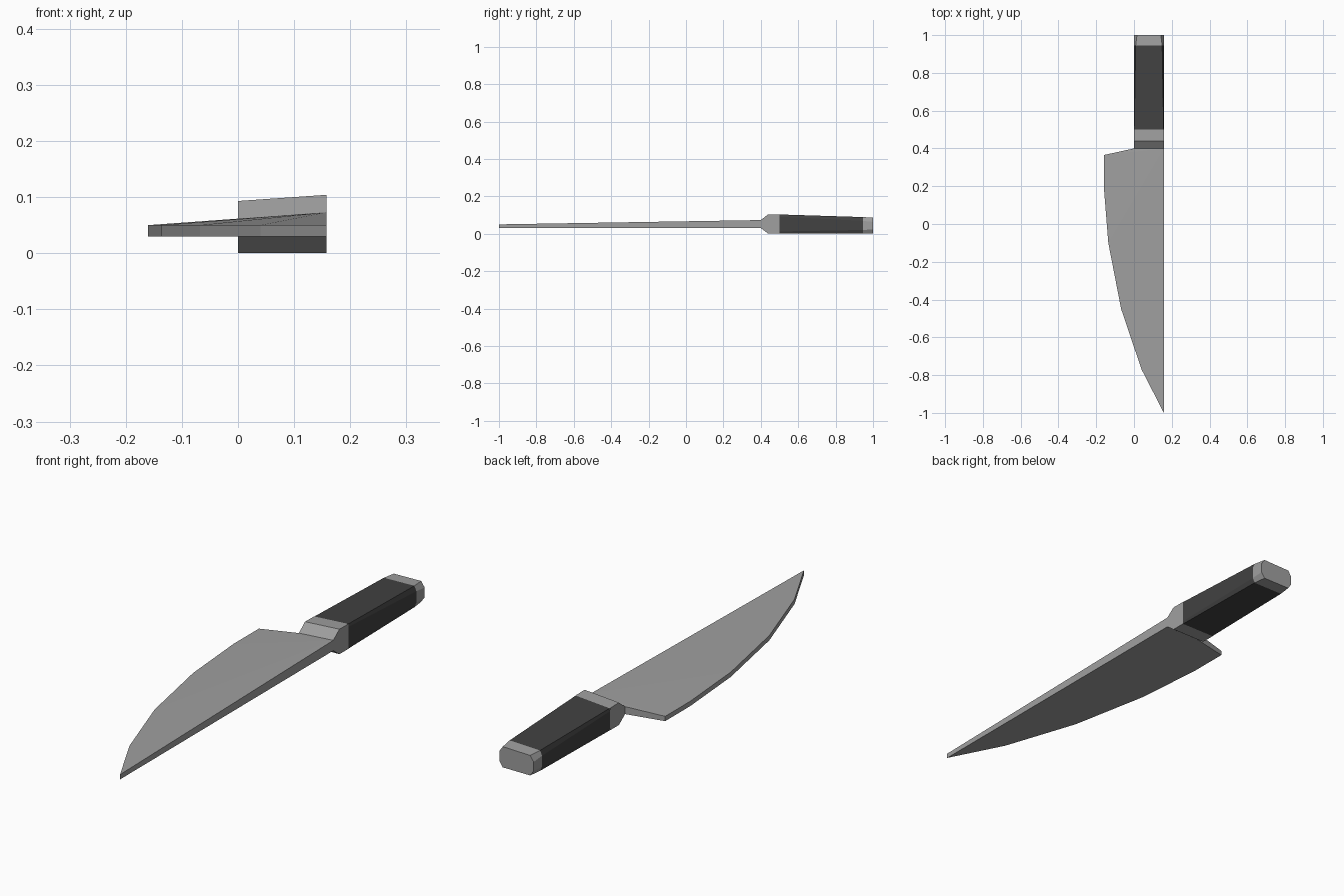
import bpy, bmesh

if "Cube" in bpy.data.objects:
    bpy.data.objects.remove(bpy.data.objects["Cube"])


def material(name, value):
    m = bpy.data.materials.new(name)
    m.diffuse_color = (value, value, value, 1)
    m.use_nodes = True
    m.node_tree.nodes["Principled BSDF"].inputs["Base Color"].default_value = m.diffuse_color
    return m


steel = material("steel grey", 0.35)
black = material("grip black", 0.054)

X0, X1 = 0.0, 0.158      # handle width


def finish(name, bm, mat):
    bmesh.ops.recalc_face_normals(bm, faces=bm.faces[:])
    me = bpy.data.meshes.new(name)
    bm.to_mesh(me)
    bm.free()
    me.materials.append(mat)
    ob = bpy.data.objects.new(name, me)
    bpy.context.collection.objects.link(ob)
    return ob


def box_section(y, z0, left, right):
    return [(X0, y, z0), (X1, y, z0), (X1, y, right), (X0, y, left)]


def chamfered_section(y, left, right, cx, cz):
    # rectangle with a sloping top and bevelled corners
    return [(X0 + cx, y, 0), (X1 - cx, y, 0), (X1, y, cz), (X1, y, right - cz),
            (X1 - cx, y, right), (X0 + cx, y, left), (X0, y, left - cz), (X0, y, cz)]


def loft(name, sections, mat, cap_end=False):
    bm = bmesh.new()
    rings = [[bm.verts.new(p) for p in s] for s in sections]
    for a, b in zip(rings, rings[1:]):
        n = len(a)
        for i in range(n):
            j = (i + 1) % n
            bm.faces.new((a[i], a[j], b[j], b[i]))
    if cap_end:
        bm.faces.new(rings[-1])
    return finish(name, bm, mat)


# blade: flat underside, top rising from the edge towards the back of the spine
outline = [(0.158, -1.0, 0.05), (0.04, -0.77, 0.05), (-0.068, -0.45, 0.05),
           (-0.136, -0.1, 0.05), (-0.16, 0.2, 0.05), (-0.16, 0.365, 0.05),
           (0.0, 0.4, 0.061), (0.158, 0.4, 0.073)]
bm = bmesh.new()
top = [bm.verts.new(p) for p in outline]
low = [bm.verts.new((x, y, 0.03)) for x, y, z in outline]
bm.faces.new(low)
for i in range(len(top) - 2):
    bm.faces.new((top[-1], top[i], top[i + 1]))
for i in range(len(top)):
    if i != 6:           # the bolster joins here
        j = (i + 1) % len(top)
        bm.faces.new((top[i], top[j], low[j], low[i]))
finish("blade", bm, steel)

# bolster flaring from blade thickness to handle thickness
loft("bolster", [box_section(0.4, 0.03, 0.061, 0.073),
                 box_section(0.44, 0.0, 0.093, 0.104),
                 box_section(0.5, 0.0, 0.092, 0.103)], steel)

# grip and pommel, with bevels growing towards the end
pommel_start = chamfered_section(0.945, 0.085, 0.089, 0.009, 0.02)
loft("grip", [chamfered_section(0.5, 0.092, 0.103, 0.001, 0.012), pommel_start], black)
loft("pommel", [pommel_start, chamfered_section(1.0, 0.083, 0.086, 0.016, 0.023)],
     steel, cap_end=True)
